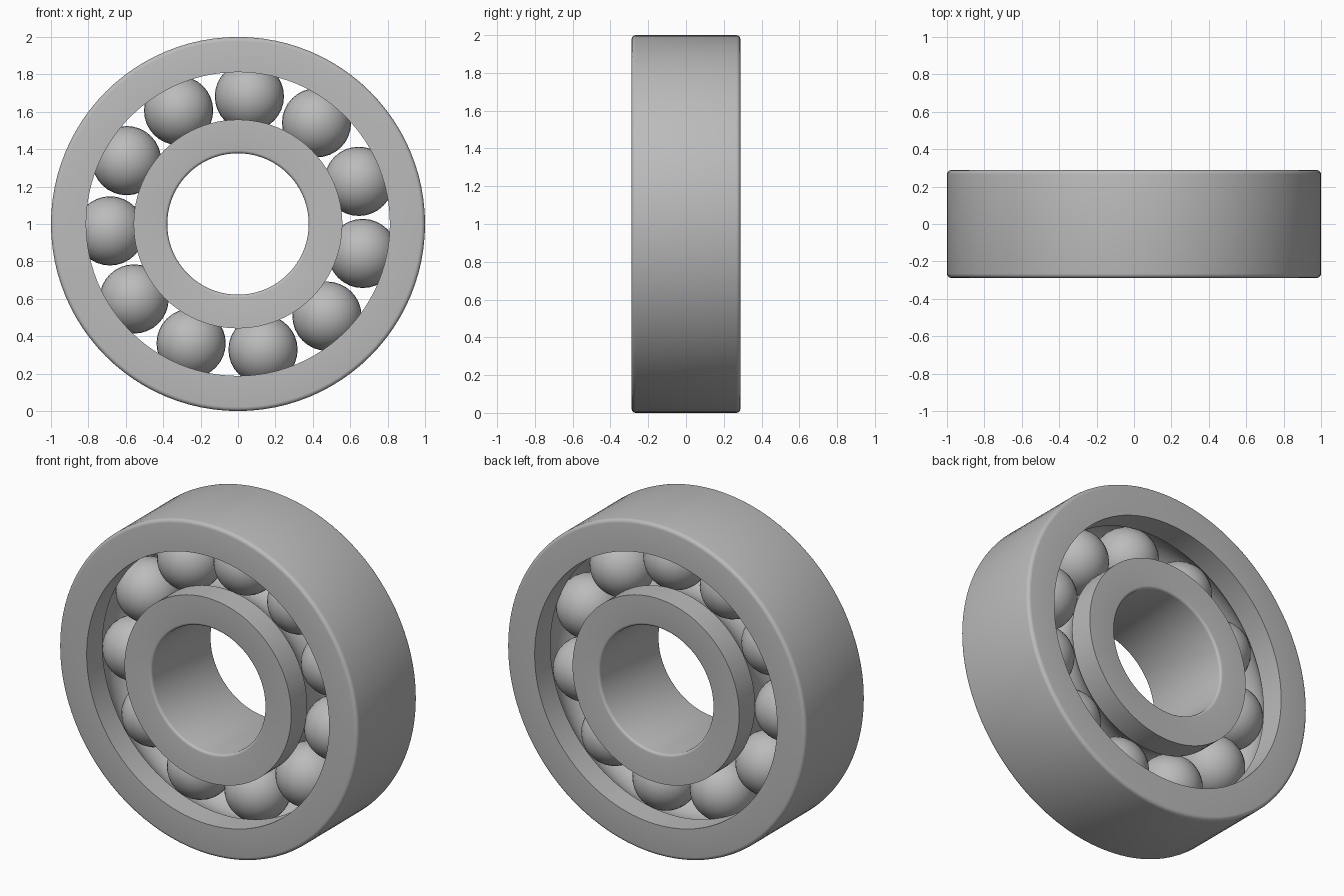
import bpy, bmesh, math
from mathutils import Matrix, Vector

cube = bpy.data.objects.get("Cube")
if cube:
    bpy.data.objects.remove(cube, do_unlink=True)

HALF = 0.288          # half width of both rings
PITCH = 0.685         # radius of the circle of ball centres
BALL = 0.185          # ball radius
GROOVE = BALL + 0.002
BALLS = 11
CENTRE = Vector((0, 0, 1))

steel = bpy.data.materials.new("steel_grey")
steel.use_nodes = True
colour = (0.5, 0.5, 0.5, 1)
steel.diffuse_color = colour
steel.node_tree.nodes["Principled BSDF"].inputs["Base Color"].default_value = colour


def finish(bm, name, angle):
    """Turn a bmesh into a smooth shaded steel object."""
    bmesh.ops.recalc_face_normals(bm, faces=bm.faces)
    mesh = bpy.data.meshes.new(name)
    bm.to_mesh(mesh)
    bm.free()
    mesh.materials.append(steel)
    obj = bpy.data.objects.new(name, mesh)
    bpy.context.collection.objects.link(obj)
    bpy.ops.object.select_all(action='DESELECT')
    obj.select_set(True)
    bpy.context.view_layer.objects.active = obj
    bpy.ops.object.shade_smooth_by_angle(angle=math.radians(angle))
    return obj


def race_ring(name, plain_r, lip_r, round_r, steps=96):
    """Lathe a ring: rounded plain side, sharp lips and a ball groove."""
    out = 1 if plain_r > lip_r else -1
    side = 1 if lip_r > PITCH else -1
    profile = []
    # rounded corners on the plain side
    for s in (-1, 1):
        for i in range(5):
            a = math.pi / 2 * (i / 4 if s > 0 else 1 - i / 4)
            r = plain_r - out * round_r * (1 - math.cos(a))
            profile.append((r, s * (HALF - round_r * (1 - math.sin(a)))))
    # lip, groove arc, lip
    profile.append((lip_r, HALF))
    reach = math.acos(abs(lip_r - PITCH) / GROOVE)
    for i in range(13):
        a = reach * (1 - i / 6)
        profile.append((PITCH + side * GROOVE * math.cos(a), GROOVE * math.sin(a)))
    profile.append((lip_r, -HALF))

    bm = bmesh.new()
    verts = [bm.verts.new((r, y, 1)) for r, y in profile]
    edges = [bm.edges.new((v, verts[i - 1])) for i, v in enumerate(verts)]
    bmesh.ops.spin(bm, geom=verts + edges, cent=CENTRE, axis=(0, 1, 0),
                   angle=math.tau, steps=steps, use_duplicate=False)
    bmesh.ops.remove_doubles(bm, verts=bm.verts, dist=0.0005)
    return finish(bm, name, 30)


race_ring("outer_ring", 1.0, 0.812, 0.022)
race_ring("inner_ring", 0.378, 0.558, 0.016)

# Balls, with their poles along the axle
for k in range(BALLS):
    a = math.radians(84.9) + k * math.tau / BALLS
    place = CENTRE + PITCH * Vector((math.cos(a), 0, math.sin(a)))
    bm = bmesh.new()
    bmesh.ops.create_uvsphere(bm, u_segments=32, v_segments=16, radius=BALL,
                              matrix=Matrix.Translation(place) @ Matrix.Rotation(math.pi / 2, 4, 'X'))
    finish(bm, f"ball_{k + 1}", 60)
